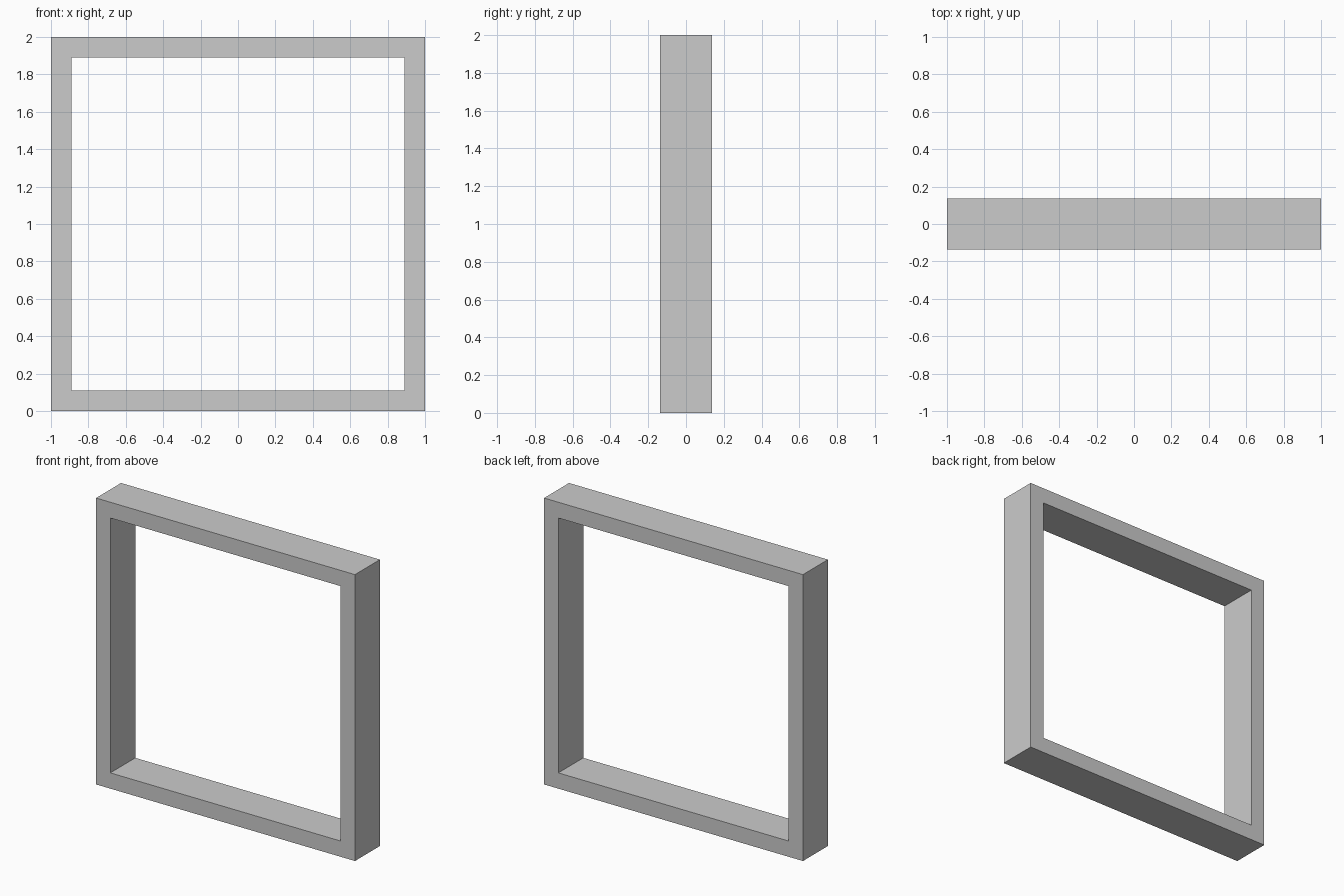
import bpy, bmesh

if "Cube" in bpy.data.objects:
    bpy.data.objects.remove(bpy.data.objects["Cube"])

SIZE = 2.0      # outer width and height
BAR = 0.11      # width of each bar seen from the front
DEPTH = 0.275   # front to back


def square(bm, half):
    """Four corner vertices of a square on the front plane."""
    mid = SIZE / 2
    corners = [(-1, -1), (1, -1), (1, 1), (-1, 1)]
    return [bm.verts.new((x * half, -DEPTH / 2, mid + z * half)) for x, z in corners]


# Square frame: mitred front ring, extruded straight back
bm = bmesh.new()
outer = square(bm, SIZE / 2)
inner = square(bm, SIZE / 2 - BAR)
ring = []
for i in range(4):
    j = (i + 1) % 4
    ring.append(bm.faces.new((outer[i], outer[j], inner[j], inner[i])))

back = bmesh.ops.extrude_face_region(bm, geom=ring, use_keep_orig=True)
back_verts = [g for g in back["geom"] if isinstance(g, bmesh.types.BMVert)]
bmesh.ops.translate(bm, verts=back_verts, vec=(0, DEPTH, 0))
bmesh.ops.recalc_face_normals(bm, faces=bm.faces)

mesh = bpy.data.meshes.new("square_frame")
bm.to_mesh(mesh)
bm.free()
bpy.context.collection.objects.link(bpy.data.objects.new("square_frame", mesh))
